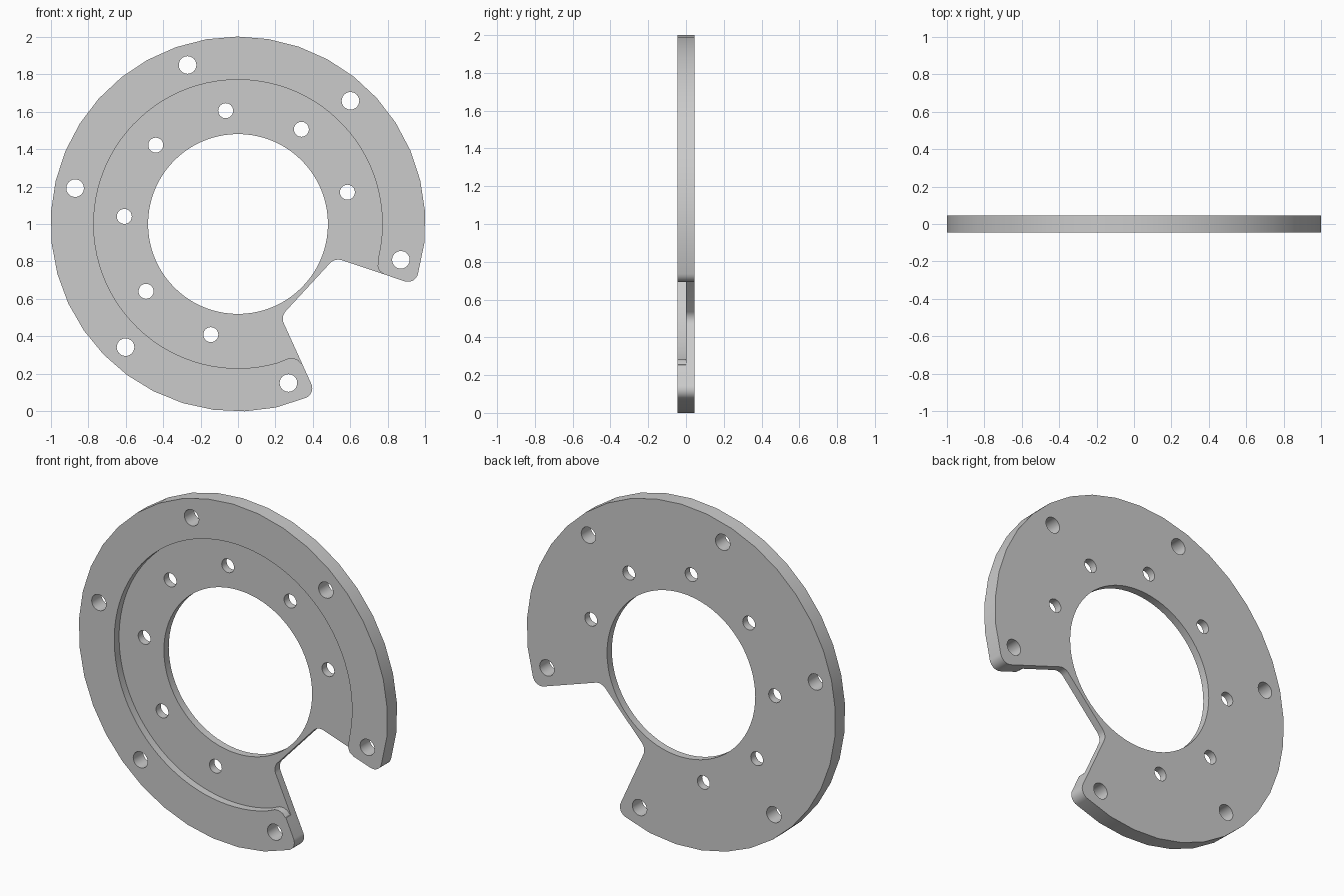
import bpy
import bmesh
from math import sin, cos, radians, tan
from mathutils import Vector, Matrix

cube = bpy.data.objects.get("Cube")
if cube:
    bpy.data.objects.remove(cube)

CENTRE = Vector((0, 1))
HALF = 0.045


def polar(radius, angle, centre=CENTRE):
    a = radians(angle)
    return centre + radius * Vector((cos(a), sin(a)))


def arc(radius, start, end, steps, centre=CENTRE):
    return [polar(radius, start + (end - start) * i / steps, centre) for i in range(steps + 1)]


def circle(radius, steps, centre=CENTRE):
    return arc(radius, 0, 360, steps, centre)[:-1]


def fillet(before, corner, after, radius, steps=8):
    """Round one corner of an outline with a circular arc."""
    u, v = (before - corner).normalized(), (after - corner).normalized()
    half = u.angle(v) / 2
    centre = corner + (u + v).normalized() * radius / sin(half)
    start = (corner + u * radius / tan(half) - centre).normalized()
    end = (corner + v * radius / tan(half) - centre).normalized()
    return [centre + radius * start.slerp(end, i / steps) for i in range(steps + 1)]


def slab(name, outlines, low, high):
    """Extrude filled outlines into a standing slab; the front is at low y."""
    bm = bmesh.new()
    for points in outlines:
        verts = [bm.verts.new((p.x, low, p.y)) for p in points]
        for a, b in zip(verts, verts[1:] + verts[:1]):
            bm.edges.new((a, b))
    bmesh.ops.triangle_fill(bm, use_beauty=True, edges=bm.edges[:], normal=(0, -1, 0))
    grown = bmesh.ops.extrude_face_region(bm, geom=bm.faces[:], use_keep_orig=True)
    moved = [g for g in grown["geom"] if isinstance(g, bmesh.types.BMVert)]
    bmesh.ops.translate(bm, verts=moved, vec=(0, high - low, 0))
    bmesh.ops.recalc_face_normals(bm, faces=bm.faces[:])
    mesh = bpy.data.meshes.new(name)
    bm.to_mesh(mesh)
    bm.free()
    obj = bpy.data.objects.new(name, mesh)
    bpy.context.collection.objects.link(obj)
    return obj


# Outer rim, with a notch between two rounded arms
rim = arc(1, -15.2, 291.2, 32)
corners = [Vector(c) for c in ((0.417, 0.09), (0.228, 0.506), (0.517, 0.819), (0.948, 0.675))]
chain = [rim[-2]] + corners + [rim[1]]
outline = rim[1:-1]
for i, radius in enumerate((0.055, 0.06, 0.06, 0.055), 1):
    outline += fillet(chain[i - 1], chain[i], chain[i + 1], radius)

# Centre bore and the two rings of bolt holes
holes = [circle(0.48, 72)]
holes += [circle(0.047, 24, polar(0.89, -12.4 + 60 * k)) for k in range(6)]
holes += [circle(0.04, 24, polar(0.608, 16.2 + 40 * k)) for k in range(7)]
plate = slab("ring_plate", [outline] + holes, -HALF, HALF)

# Shallow recess in the front, open to the notch
recess = arc(0.77, -13, 286, 80)
recess += [Vector(c) for c in ((0.27, 0.284), (0.295, 0.285), (0.32, 0.275), (0.338, 0.255),
                               (0.37, 0.25), (0.7, 0.5), (0.8, 0.69),
                               (0.775, 0.735), (0.754, 0.75), (0.745, 0.775))]
cutter = slab("recess_cutter", [recess], -2 * HALF, 0)
cutter.hide_render = True

cut = plate.modifiers.new("recess", 'BOOLEAN')
cut.operation = 'DIFFERENCE'
cut.solver = 'EXACT'
cut.object = cutter
bpy.context.view_layer.objects.active = plate
bpy.ops.object.select_all(action='DESELECT')
plate.select_set(True)
bpy.ops.object.modifier_apply(modifier=cut.name)
bpy.data.objects.remove(cutter)

# Plain grey metal
grey = bpy.data.materials.new("grey_metal")
grey.use_nodes = True
colour = (0.6, 0.6, 0.6, 1)
grey.diffuse_color = colour
grey.node_tree.nodes["Principled BSDF"].inputs["Base Color"].default_value = colour
plate.data.materials.clear()
plate.data.materials.append(grey)
bpy.ops.object.shade_smooth_by_angle(angle=radians(30))
